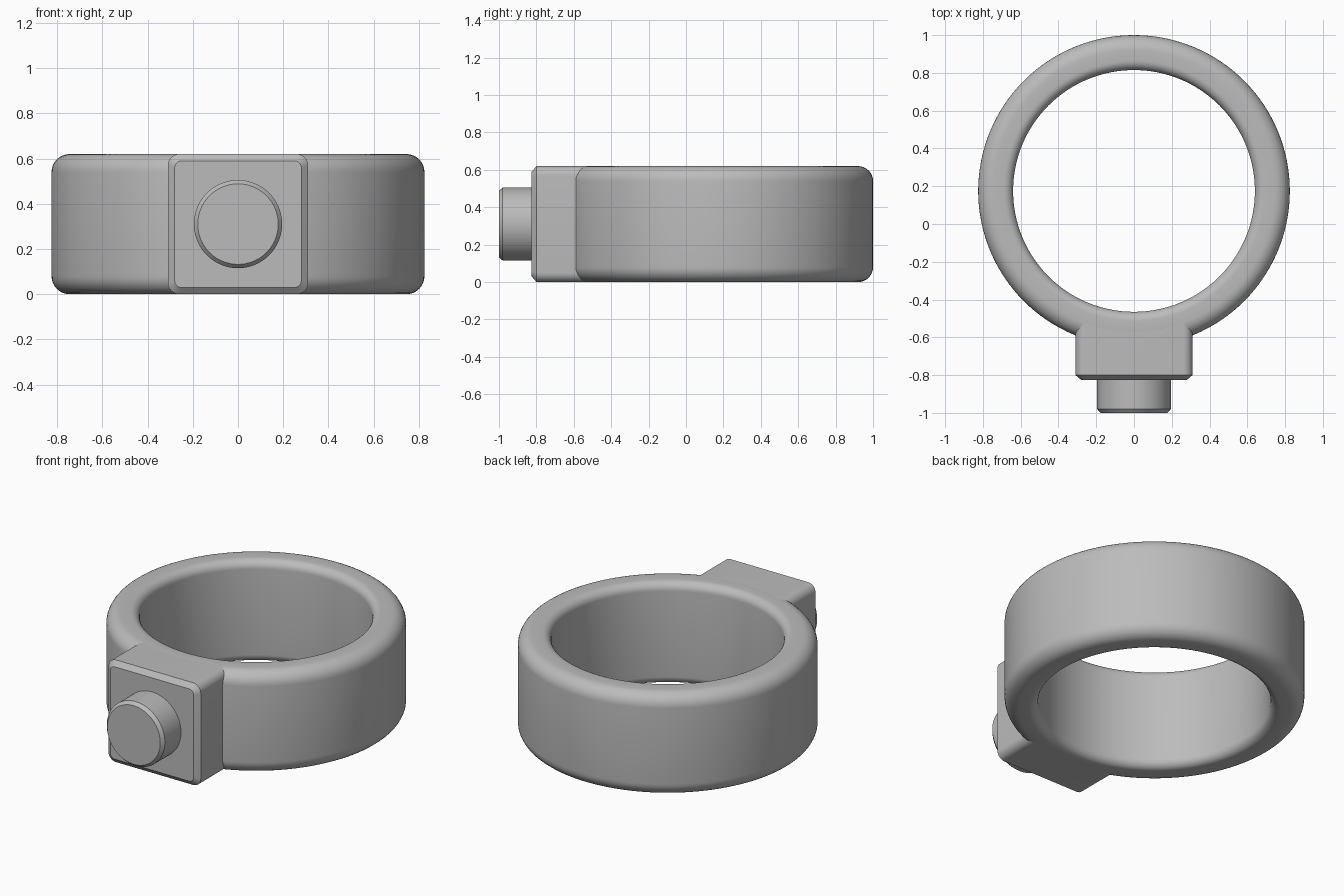
import bpy, bmesh
from math import sin, cos, pi, radians

if "Cube" in bpy.data.objects:
    bpy.data.objects.remove(bpy.data.objects["Cube"])

grey = bpy.data.materials.new("plain grey")
grey.use_nodes = True
COLOUR = (0.5, 0.5, 0.5, 1)
grey.diffuse_color = COLOUR
grey.node_tree.nodes["Principled BSDF"].inputs["Base Color"].default_value = COLOUR

CENTRE_Y, HEIGHT, MID = 0.175, 0.62, 0.31
OUTER, INNER = 0.825, 0.64
OUT_FILLET, IN_FILLET = 0.08, 0.05


def loft(name, loops, closed=False):
    """Skin matching loops of points; cap the ends unless closed."""
    bm = bmesh.new()
    rows = [[bm.verts.new(p) for p in loop] for loop in loops]
    n = len(rows[0])
    for a, b in zip(rows, rows[1:] + rows[:1] if closed else rows[1:]):
        for i in range(n):
            j = (i + 1) % n
            bm.faces.new((a[i], a[j], b[j], b[i]))
    if not closed:
        bm.faces.new(rows[0])
        bm.faces.new(rows[-1])
    bmesh.ops.recalc_face_normals(bm, faces=bm.faces)
    mesh = bpy.data.meshes.new(name)
    bm.to_mesh(mesh)
    bm.free()
    mesh.materials.append(grey)
    ob = bpy.data.objects.new(name, mesh)
    bpy.context.collection.objects.link(ob)
    return ob


def smooth(ob, angle=25):
    bpy.ops.object.select_all(action='DESELECT')
    ob.select_set(True)
    bpy.context.view_layer.objects.active = ob
    bpy.ops.object.shade_smooth_by_angle(angle=radians(angle))


def rounded_rect(hx, hz, r, steps=8):
    """Rounded rectangle in x and z, around the origin."""
    pts = []
    for k, (sx, sz) in enumerate([(1, 1), (-1, 1), (-1, -1), (1, -1)]):
        for i in range(steps + 1):
            a = (k + i / steps) * pi / 2
            pts.append((sx * (hx - r) + r * cos(a), sz * (hz - r) + r * sin(a)))
    return pts


def circle(r, n=96):
    return [(r * cos(2 * pi * i / n), r * sin(2 * pi * i / n)) for i in range(n)]


def upright(pts, y):
    return [(x, y, MID + z) for x, z in pts]


# Band: filleted cross-section swept round the ring's axis
section = []
for k, (cx, cz, r) in enumerate([
        (OUTER - OUT_FILLET, HEIGHT - OUT_FILLET, OUT_FILLET),
        (INNER + IN_FILLET, HEIGHT - IN_FILLET, IN_FILLET),
        (INNER + IN_FILLET, IN_FILLET, IN_FILLET),
        (OUTER - OUT_FILLET, OUT_FILLET, OUT_FILLET)]):
    for i in range(9):
        a = (k + i / 8) * pi / 2
        section.append((cx + r * cos(a), cz + r * sin(a)))
SPIN = 128
band = loft("ring_band", [
    [(r * cos(2 * pi * i / SPIN), CENTRE_Y + r * sin(2 * pi * i / SPIN), z)
     for r, z in section] for i in range(SPIN)], closed=True)
smooth(band)

# Mounting block with a chamfered front, its back cut to follow the band
block = loft("mounting_block", [
    upright(rounded_rect(0.31, MID, 0.05), -0.4),
    upright(rounded_rect(0.31, MID, 0.05), -0.8),
    upright(rounded_rect(0.28, MID - 0.03, 0.03), -0.825)])
cutter = loft("block_cutter", [
    [(x, CENTRE_Y + y, z) for x, y in circle(OUTER - OUT_FILLET, SPIN)]
    for z in (-0.2, HEIGHT + 0.2)])
cutter.hide_render = True
cutter.hide_viewport = True
cut = block.modifiers.new("back_cut", 'BOOLEAN')
cut.operation = 'DIFFERENCE'
cut.solver = 'EXACT'
cut.object = cutter
bpy.context.view_layer.objects.active = block
bpy.ops.object.modifier_apply(modifier=cut.name)
bpy.data.objects.remove(cutter)
smooth(block)

# Round knob with a chamfered tip
knob = loft("front_knob", [
    upright(circle(0.195), -0.78),
    upright(circle(0.195), -0.98),
    upright(circle(0.178), -1.0)])
smooth(knob)
